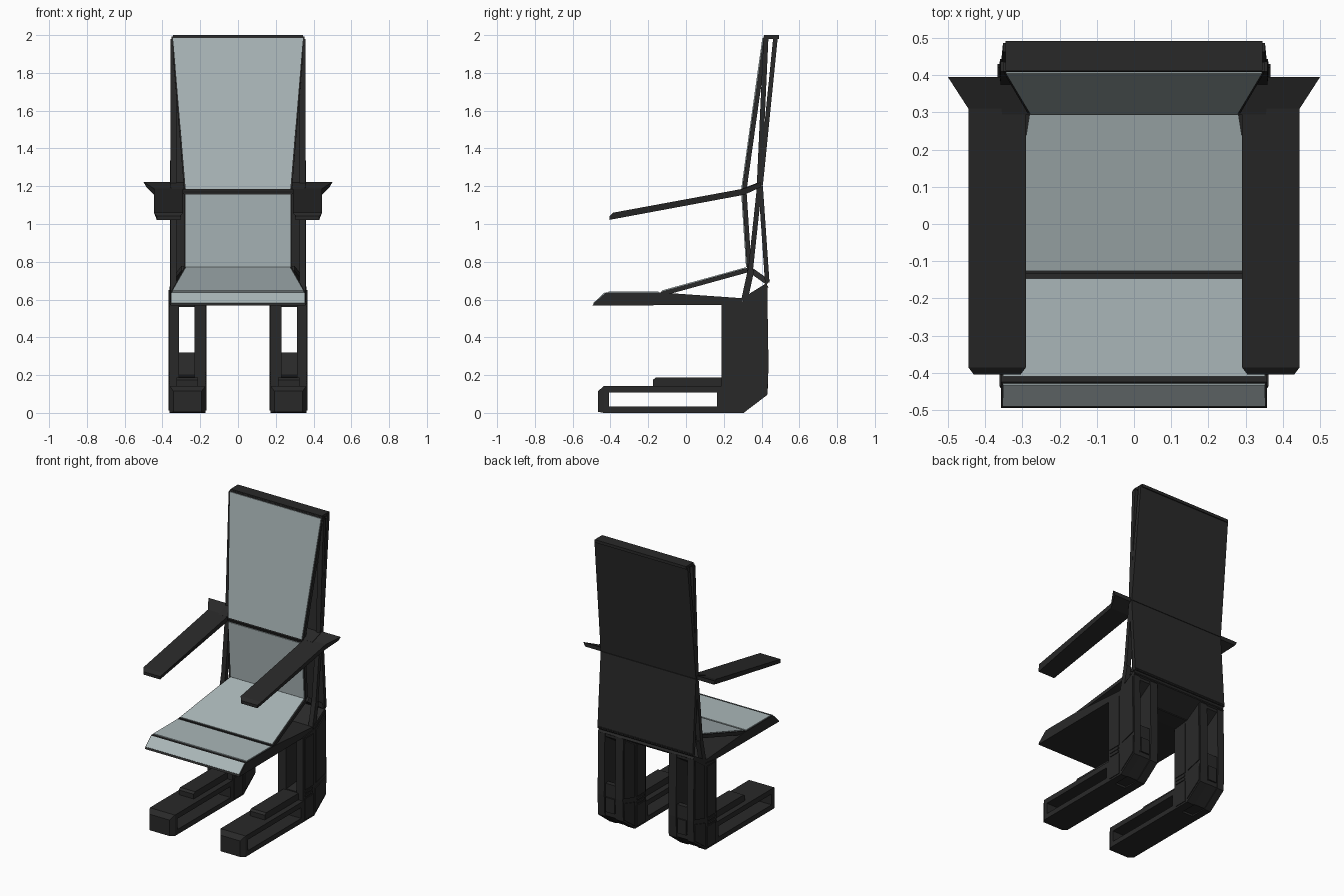
import bpy, bmesh
from mathutils import Vector

if "Cube" in bpy.data.objects:
    bpy.data.objects.remove(bpy.data.objects["Cube"], do_unlink=True)


def material(name, rgb):
    m = bpy.data.materials.new(name)
    m.use_nodes = True
    col = (*rgb, 1)
    m.diffuse_color = col
    bsdf = m.node_tree.nodes["Principled BSDF"]
    bsdf.inputs["Base Color"].default_value = col
    bsdf.inputs["Roughness"].default_value = 0.8
    return m


DARK = material("charcoal", (0.022, 0.022, 0.022))
PALE = material("pale grey blue", (0.40, 0.47, 0.48))


def prism(name, pts, mat=DARK, mirror=False):
    """Solid from a side outline; each point is (y, z, x_min, x_max)."""
    bm = bmesh.new()
    for s in ((1, -1) if mirror else (1,)):
        a = [bm.verts.new((s * x0, y, z)) for y, z, x0, x1 in pts]
        b = [bm.verts.new((s * x1, y, z)) for y, z, x0, x1 in pts]
        bm.faces.new(a)
        bm.faces.new(b[::-1])
        n = len(pts)
        for i in range(n):
            j = (i + 1) % n
            bm.faces.new((a[i], b[i], b[j], a[j]))
    bmesh.ops.recalc_face_normals(bm, faces=bm.faces)
    me = bpy.data.meshes.new(name)
    bm.to_mesh(me)
    bm.free()
    me.materials.append(mat)
    ob = bpy.data.objects.new(name, me)
    bpy.context.collection.objects.link(ob)
    return ob


def flat(name, outline, x0, x1, mat=DARK, mirror=True):
    """Prism of constant width."""
    return prism(name, [(y, z, x0, x1) for y, z in outline], mat, mirror)


def box(name, x, y, z):
    return flat(name, [(y[0], z[0]), (y[1], z[0]), (y[1], z[1]), (y[0], z[1])], *x)


def slab(name, a, b, wa, wb, t=0.024, offset=0.0, mat=DARK, mirror=False):
    """Sheet along a side-view segment; wa and wb are x ranges at its ends."""
    a, b = Vector(a), Vector(b)
    d = (b - a).normalized()
    n = Vector((-d.y, d.x))
    lo, hi = n * (offset - t / 2), n * (offset + t / 2)
    prism(name, [(*(a + lo), *wa), (*(b + lo), *wb),
                 (*(b + hi), *wb), (*(a + hi), *wa)], mat, mirror)


def sheet(name, a, b, ha, hb, t=0.024):
    slab(name, a, b, (-ha, ha), (-hb, hb), t)


def pad(name, a, b, ha, hb, offset=0.014):
    """Thin pale plate on the front or upper side of a sheet."""
    a, b = Vector(a), Vector(b)
    cut = (b - a).normalized() * 0.008
    slab(name, a + cut, b - cut, (0.008 - ha, ha - 0.008), (0.008 - hb, hb - 0.008),
         0.006, offset, PALE)


def strut(name, a, b, x0=0.325, x1=0.358, t=0.026):
    slab(name, a, b, (x0, x1), (x0, x1), t, mirror=True)


# Backrest: front and rear sheets with open sides
upper = ((0.308, 1.175), (0.422, 1.99), 0.285, 0.352)
lower = ((0.335, 0.765), (0.309, 1.165), 0.285, 0.285)
sheet("upper_back_front", *upper)
pad("upper_back_pad", *upper)
sheet("lower_back_front", *lower)
pad("lower_back_pad", *lower)
sheet("upper_back_rear", (0.395, 1.205), (0.474, 1.99), 0.36, 0.352)
sheet("lower_back_rear", (0.43, 0.69), (0.395, 1.2), 0.36, 0.36)
sheet("back_top_cap", (0.412, 1.99), (0.492, 1.99), 0.345, 0.345, 0.02)
sheet("back_crossbar", (0.30, 1.172), (0.398, 1.21), 0.355, 0.36, 0.03)
strut("upper_back_strut", (0.388, 1.21), (0.423, 1.98))
strut("lower_back_strut", (0.342, 0.76), (0.388, 1.19))

# Hub between the backrest, seat and legs
sheet("hub_top", (0.33, 0.765), (0.435, 0.69), 0.30, 0.36, 0.03)
sheet("hub_floor", (0.30, 0.595), (0.43, 0.675), 0.36, 0.36, 0.024)
strut("hub_strut", (0.31, 0.6), (0.345, 0.76), t=0.034)

# Seat: solid front wedge and raised rear sheet
flat("seat_base", [(-0.495, 0.568), (-0.487, 0.582), (-0.425, 0.637), (-0.13, 0.637),
                   (0.30, 0.607), (0.30, 0.583), (0.2, 0.572)], -0.357, 0.357, mirror=False)
pad("seat_lip_pad", (-0.492, 0.572), (-0.422, 0.638), 0.36, 0.36, 0.003)
pad("seat_front_pad", (-0.418, 0.637), (-0.138, 0.637), 0.36, 0.36, 0.003)
slope = ((-0.13, 0.63), (0.33, 0.757), 0.355, 0.285)
sheet("seat_slope", *slope)
pad("seat_rear_pad", *slope)

# Armrests with a flared rear wing
arm, tip = (0.29, 0.445), (0.305, 0.43)
prism("armrest", [(-0.405, 1.022, *tip), (0.31, 1.155, *arm), (0.31, 1.188, *arm),
                  (-0.385, 1.06, *arm), (-0.405, 1.042, *tip)], mirror=True)
prism("armrest_wing", [(0.31, 1.155, *arm), (0.395, 1.195, 0.3, 0.485),
                       (0.395, 1.222, 0.3, 0.5), (0.31, 1.188, *arm)], mirror=True)

# Leg columns: two walls with an open slot between them
IN, OUT = 0.172, 0.362
column = [(0.187, 0.0), (0.305, 0.0), (0.43, 0.095), (0.437, 0.24),
          (0.43, 0.67), (0.31, 0.59), (0.187, 0.575)]
flat("leg_inner_wall", column, IN, 0.23)
flat("leg_outer_wall", column, 0.312, OUT)
flat("leg_core", [(0.195, 0.01), (0.305, 0.005), (0.425, 0.1), (0.425, 0.32),
                  (0.39, 0.32), (0.30, 0.2), (0.195, 0.19)], 0.225, 0.317)
flat("leg_top", [(0.195, 0.56), (0.31, 0.565), (0.425, 0.64), (0.425, 0.665),
                 (0.31, 0.588), (0.195, 0.574)], 0.225, 0.317)
box("leg_back_plate", (0.238, 0.304), (0.42, 0.434), (0.13, 0.23))

# Raised side panels on both faces of each column
panels = [[(0.2, 0.215), (0.292, 0.215), (0.292, 0.565), (0.2, 0.565)],
          [(0.318, 0.22), (0.428, 0.25), (0.422, 0.65), (0.318, 0.58)],
          [(0.2, 0.012), (0.292, 0.012), (0.292, 0.155), (0.2, 0.155)],
          [(0.312, 0.022), (0.425, 0.105), (0.43, 0.22), (0.312, 0.185)],
          [(0.205, 0.166), (0.285, 0.166), (0.285, 0.18), (0.205, 0.18)],
          [(0.205, 0.19), (0.285, 0.19), (0.285, 0.204), (0.205, 0.204)]]
for outline in panels:
    flat("leg_outer_panel", outline, OUT, OUT + 0.005)
    flat("leg_inner_panel", outline, IN - 0.005, IN)

# Feet: hollow frames with a raised top block
full, nose = (IN, OUT), (IN + 0.02, OUT - 0.02)
box("foot_sole", full, (-0.42, 0.19), (0.0, 0.034))
box("foot_top", full, (-0.42, 0.19), (0.108, 0.143))
box("foot_heel", full, (0.165, 0.19), (0.03, 0.11))
prism("foot_toe", [(-0.408, 0.0, *full), (-0.435, 0.0, *full), (-0.435, 0.143, *full),
                   (-0.408, 0.143, *full)], mirror=True)
prism("foot_nose", [(-0.435, 0.0, *full), (-0.465, 0.006, *nose), (-0.465, 0.115, *nose),
                    (-0.435, 0.143, *full)], mirror=True)
flat("foot_block", [(-0.175, 0.14), (0.19, 0.14), (0.19, 0.187), (-0.16, 0.187),
                    (-0.175, 0.175)], 0.212, 0.325)
